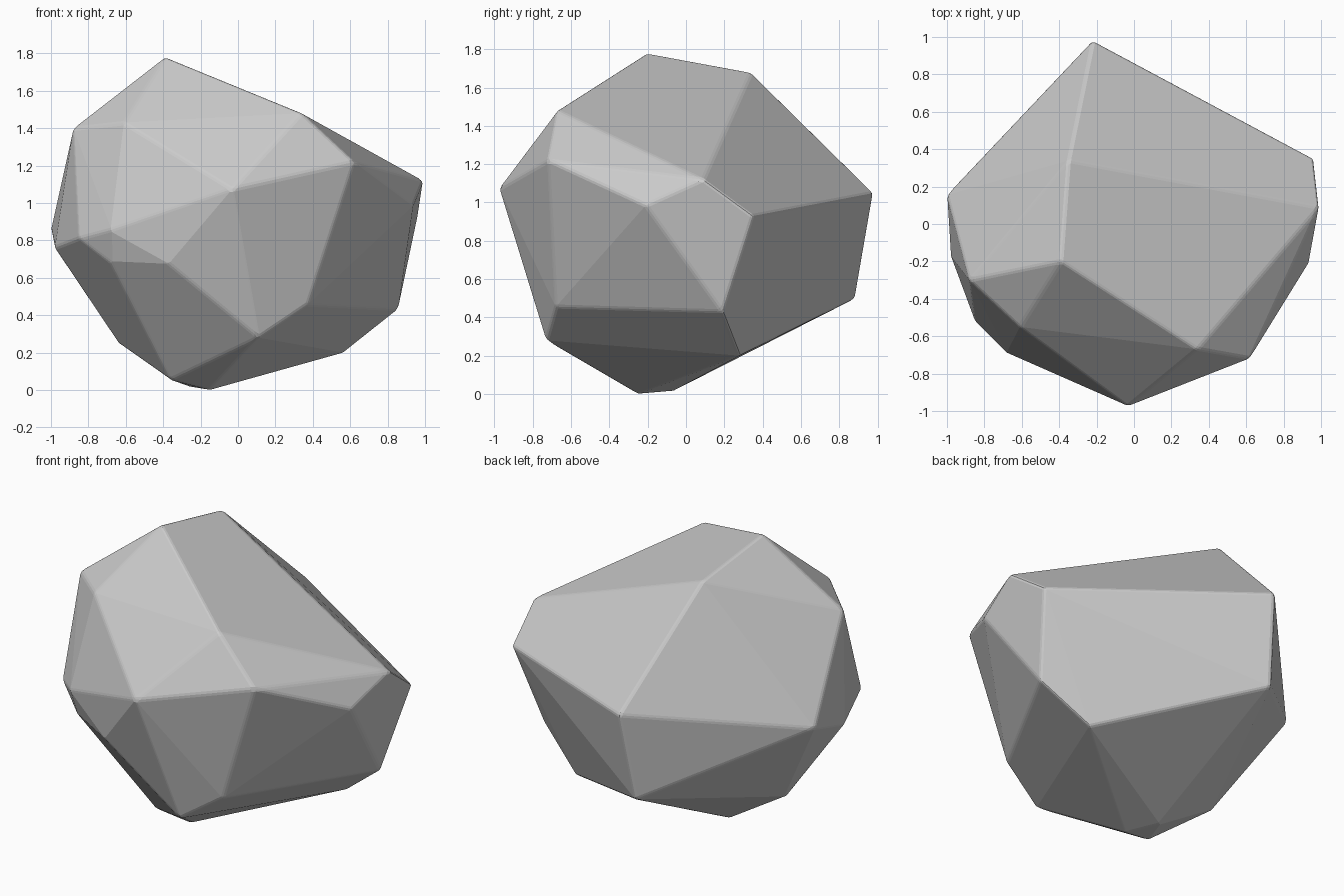
import bpy, bmesh, math

if "Cube" in bpy.data.objects:
    bpy.data.objects.remove(bpy.data.objects["Cube"])

# Corner points of the boulder, grouped by height
crown = [(-.39, -.20, 1.78), (-.35, .34, 1.68), (.34, -.67, 1.48),
         (-.88, -.30, 1.40), (-.61, -.55, 1.43)]
shoulder = [(-.22, .98, 1.05), (.99, .09, 1.12), (.96, .35, .93), (.935, -.21, .985),
            (.62, -.72, 1.22), (-.03, -.975, 1.075), (-1.0, .155, .86)]
waist = [(-.98, -.17, .76), (-.85, -.52, .81), (-.68, -.69, .855), (-.68, -.62, .68),
         (-.37, -.79, .675), (-.27, .885, .50), (.37, -.68, .455), (.855, .19, .43)]
base = [(.565, .28, .20), (.11, -.73, .28), (-.64, -.08, .25),
        (-.36, -.30, .055), (-.25, -.07, .015), (-.15, -.25, 0)]

# Chiselled faces: hull of the corners, nearly flat triangles merged
bm = bmesh.new()
for p in crown + shoulder + waist + base:
    bm.verts.new(p)
bmesh.ops.convex_hull(bm, input=bm.verts[:])
bmesh.ops.delete(bm, geom=[v for v in bm.verts if not v.link_faces], context='VERTS')
bmesh.ops.dissolve_limit(bm, angle_limit=math.radians(4),
                         verts=bm.verts[:], edges=bm.edges[:])
bmesh.ops.recalc_face_normals(bm, faces=bm.faces[:])
mesh = bpy.data.meshes.new("boulder")
bm.to_mesh(mesh)
bm.free()

boulder = bpy.data.objects.new("boulder", mesh)
bpy.context.collection.objects.link(boulder)

# Worn edges
bevel = boulder.modifiers.new("worn_edges", 'BEVEL')
bevel.width = 0.014
bevel.segments = 2
bevel.limit_method = 'ANGLE'
bevel.angle_limit = math.radians(20)

# Stone colour
stone = bpy.data.materials.new("grey_stone")
stone.diffuse_color = (.6, .6, .6, 1)
stone.use_nodes = True
stone.node_tree.nodes["Principled BSDF"].inputs["Base Color"].default_value = stone.diffuse_color
mesh.materials.append(stone)
